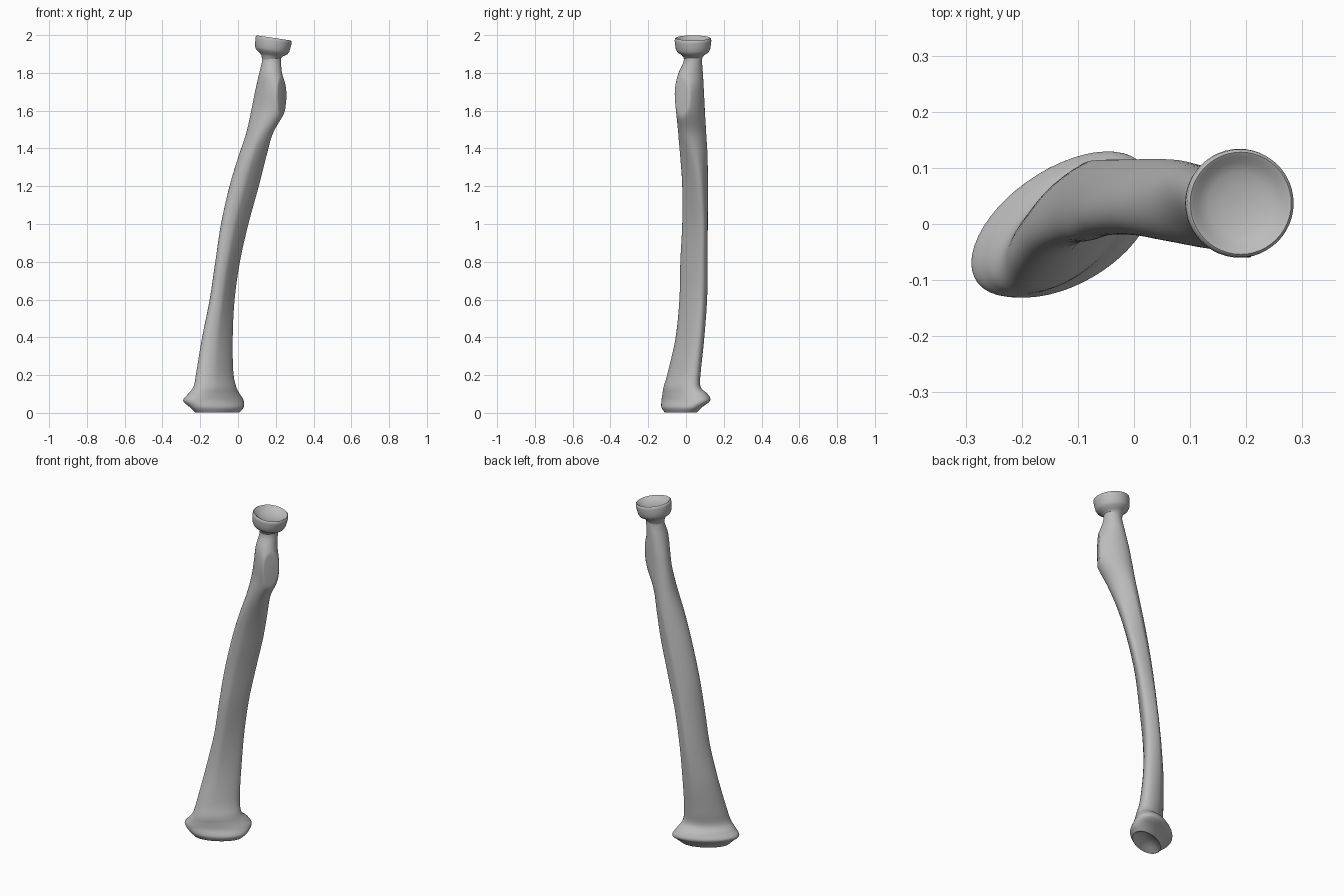
import bpy, bmesh
from math import sin, cos, pi, radians
from mathutils import Vector, Matrix

cube = bpy.data.objects.get("Cube")
if cube:
    bpy.data.objects.remove(cube)

SIDES = 48
STEPS = 7

bone = bpy.data.materials.new("bone_grey")
bone.use_nodes = True
bone.diffuse_color = (0.5, 0.5, 0.5, 1)
bone.node_tree.nodes["Principled BSDF"].inputs["Base Color"].default_value = (0.5, 0.5, 0.5, 1)


def loft(name, rings):
    """Skin a closed body through rings of points and cap both ends."""
    bm = bmesh.new()
    loops = [[bm.verts.new(p) for p in ring] for ring in rings]
    for low, high in zip(loops, loops[1:]):
        for i in range(SIDES):
            j = (i + 1) % SIDES
            bm.faces.new((low[i], low[j], high[j], high[i]))
    bm.faces.new(loops[0][::-1])
    bm.faces.new(loops[-1])
    bmesh.ops.recalc_face_normals(bm, faces=bm.faces)
    mesh = bpy.data.meshes.new(name)
    bm.to_mesh(mesh)
    bm.free()
    mesh.materials.append(bone)
    obj = bpy.data.objects.new(name, mesh)
    bpy.context.collection.objects.link(obj)
    bpy.ops.object.select_all(action='DESELECT')
    obj.select_set(True)
    bpy.context.view_layer.objects.active = obj
    bpy.ops.object.shade_smooth_by_angle(angle=radians(50))
    return obj


def spline(rows):
    """Smooth curve through all the rows of numbers."""
    out = []
    for k in range(len(rows) - 1):
        quad = [rows[max(k - 1, 0)], rows[k], rows[k + 1], rows[min(k + 2, len(rows) - 1)]]
        for s in range(STEPS):
            t = s / STEPS
            out.append([b + t / 2 * (c - a + t * (2 * a - 5 * b + 4 * c - d + t * (3 * (b - c) + d - a)))
                        for a, b, c, d in zip(*quad)])
    return out + [list(rows[-1])]


def section(z, x0, x1, y0, y1, skew, crest):
    """Slanted oval filling the given extents, pinched to a crest on the left."""
    ring = []
    for i in range(SIDES):
        t = 2 * pi * i / SIDES
        pinch = 1 - crest * max(0, cos(t))
        y = sin(t) * pinch * cos(radians(skew)) + cos(t) * sin(radians(skew))
        ring.append(Vector(((x0 + x1) / 2 + (x1 - x0) / 2 * cos(t),
                            (y0 + y1) / 2 + (y1 - y0) / 2 * y, z)))
    return ring


# Shaft: height, x extents, y extents, slant, crest
sections = [
    (0.005, -0.23, 0.01, -0.115, 0.06, 32, 0),
    (0.03, -0.255, 0.03, -0.13, 0.085, 32, 0),
    (0.065, -0.29, 0.03, -0.13, 0.128, 32, 0),
    (0.10, -0.265, 0.01, -0.125, 0.115, 32, 0),
    (0.14, -0.235, -0.01, -0.118, 0.08, 32, 0.1),
    (0.22, -0.22, -0.025, -0.095, 0.085, 32, 0.2),
    (0.4, -0.19, -0.028, -0.055, 0.105, 30, 0.3),
    (0.6, -0.15, -0.018, -0.035, 0.12, 28, 0.4),
    (0.8, -0.12, 0.01, -0.03, 0.123, 28, 0.4),
    (1.0, -0.09, 0.055, -0.02, 0.123, 28, 0.4),
    (1.2, -0.045, 0.11, -0.02, 0.12, 20, 0.4),
    (1.35, 0.0, 0.148, -0.03, 0.115, 8, 0.3),
    (1.48, 0.043, 0.185, -0.042, 0.107, -10, 0.1),
    (1.6, 0.07, 0.25, -0.053, 0.1, -22, 0),
    (1.7, 0.09, 0.263, -0.06, 0.095, -22, 0),
    (1.79, 0.11, 0.235, -0.043, 0.09, -10, 0),
    (1.86, 0.127, 0.228, -0.013, 0.085, 0, 0),
    (1.93, 0.135, 0.235, -0.01, 0.085, 0, 0),
]
rings = [section(*row) for row in spline(sections)]

# Tuberosity: shallow flat on the front left bulge
face_dir = Vector((0.85, -0.53, 0))
face_mid = Vector((0.235, -0.015, 1.63))
for ring in rings:
    for p in ring:
        over = (p - face_mid).dot(face_dir)
        if over > 0 and 1.5 < p.z < 1.77:
            p -= face_dir * over * 0.9

# Wrist joint: hollow underside made of shrinking rings
base = rings[0]
centre = sum(base, Vector()) / SIDES
hollow = [[centre + (p - centre) * size + Vector((0, 0, lift)) for p in base]
          for size, lift in ((0.1, 0.035), (0.4, 0.03), (0.7, 0.015), (0.88, 0), (0.96, -0.004))]
loft("shaft", hollow + rings)

# Head: turned cup, tilted towards the left side
profile = [(0.045, -0.12), (0.052, -0.1), (0.062, -0.088), (0.083, -0.075), (0.091, -0.06),
           (0.094, -0.04), (0.097, -0.015), (0.096, -0.003), (0.091, 0.001), (0.084, -0.003),
           (0.074, -0.013), (0.055, -0.022), (0.03, -0.027), (0.004, -0.029)]
tilt = Matrix.Translation((0.19, 0.037, 1.984)) @ Matrix.Rotation(radians(8.5), 4, 'Y')
loft("head", [[tilt @ Vector((r * cos(2 * pi * i / SIDES), r * sin(2 * pi * i / SIDES), z))
               for i in range(SIDES)] for r, z in profile])
